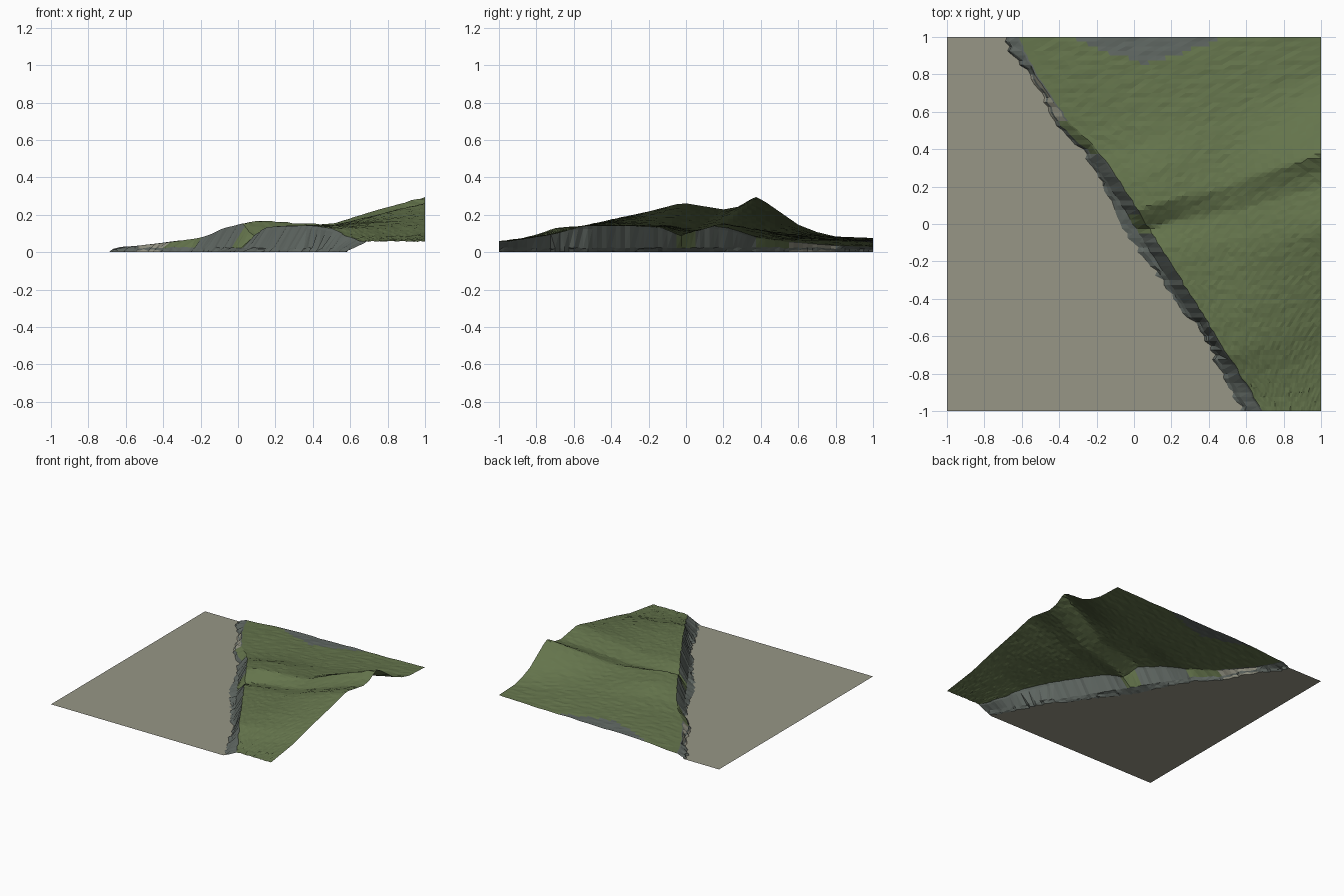
import bpy
import bmesh
import random
from math import sin

random.seed(4)
cube = bpy.data.objects.get("Cube")
if cube:
    bpy.data.objects.remove(cube)


def make_material(name, colour):
    mat = bpy.data.materials.new(name)
    mat.use_nodes = True
    mat.diffuse_color = (*colour, 1)
    bsdf = mat.node_tree.nodes["Principled BSDF"]
    bsdf.inputs["Base Color"].default_value = (*colour, 1)
    return mat


def lerp_table(table, t):
    """Piecewise linear lookup, held constant past both ends."""
    if t <= table[0][0]:
        return table[0][1]
    for (a, va), (b, vb) in zip(table, table[1:]):
        if t <= b:
            return va + (vb - va) * (t - a) / (b - a)
    return table[-1][1]


def jitter(amount):
    return random.uniform(-amount, amount)


# Coast lines: x of the rubble edge and of the cliff top for each y
rubble_edge = [(-1, .58), (-.6, .37), (-.2, .07), (0, -.08), (.06, -.11),
               (.2, -.16), (.38, -.26), (.55, -.43), (.75, -.53), (.95, -.68), (1, -.69)]
cliff_top = [(-1, .69), (.25, -.09), (.4, -.2), (.55, -.35), (.8, -.52), (1, -.62)]

# Land sections (y, height) at several x; ridges run slantwise between them
sections = [
    (-.65, [(0, .03), (1, .03)]),
    (-.3, [(.2, .1), (.35, .075), (.5, .065), (.8, .06), (1, .05)]),
    (.1, [(-.4, .135), (-.15, .13), (-.02, .085), (.1, .165), (.28, .15),
          (.45, .1), (.6, .08), (1, .06)]),
    (.5, [(-1, .045), (-.85, .08), (-.7, .125), (-.5, .14), (-.1, .145), (.06, .12),
          (.2, .155), (.38, .12), (.6, .09), (1, .06)]),
    (1, [(-1, .06), (-.7, .1), (-.5, .15), (-.2, .215), (-.05, .255), (0, .26),
         (.1, .245), (.2, .23), (.28, .245), (.37, .3), (.42, .275), (.5, .22),
         (.6, .15), (.7, .11), (.8, .085), (1, .075)]),
]
SKEW = .3


def land_height(x, y):
    for (xa, ta), (xb, tb) in zip(sections, sections[1:]):
        if x <= xb:
            f = max(0, (x - xa) / (xb - xa))
            za = lerp_table(ta, y - SKEW * (x - xa))
            zb = lerp_table(tb, y - SKEW * (x - xb))
            return za + (zb - za) * f
    return lerp_table(sections[-1][1], y)


SAND, ROCK, GRASS = range(3)
ROWS, COLS = 80, 32

# One row of points per y: beach, rubble, cliff face, then land
bm = bmesh.new()
grid = []
for r in range(ROWS + 1):
    y = 2 * r / ROWS - 1
    top = lerp_table(cliff_top, y) + jitter(.006)
    base = lerp_table(rubble_edge, y) + jitter(.018)
    foot = max(base + .02, top - .07)
    z_top = land_height(top, y)
    row = [(-1, 0), (base, 0),
           ((base + foot) / 2, .012 + jitter(.006)),
           (foot, min(.024, z_top / 2) + jitter(.004)),
           (top - .01, z_top * .9)]
    for c in range(COLS + 1):
        x = top + (1 - top) * c / COLS
        z = land_height(x, y) + .003 * sin(9 * x + 4 * y)
        if 0 < c < COLS:
            z += jitter(.0025)
        row.append((x, z))
    grid.append([bm.verts.new((x, y, max(z, 0))) for x, z in row])


def surface_kind(col, x, y):
    if col == 0:
        return SAND
    sandy_ramp = .56 < y < .8
    if col < 3:
        return SAND if sandy_ramp and col == 1 else ROCK
    if col < 5:
        # grassy gully mouth and low grassy bank break the cliff
        if -.06 < y < .04 or .38 < y < .56:
            return GRASS
        return SAND if sandy_ramp and col == 3 else ROCK
    # bare rock patch on the far edge
    return ROCK if y > .85 + .35 * abs(x - .06) else GRASS


for low, high in zip(grid, grid[1:]):
    for c in range(len(low) - 1):
        quad = (low[c], low[c + 1], high[c + 1], high[c])
        face = bm.faces.new(quad)
        centre = face.calc_center_median()
        face.material_index = surface_kind(c, centre.x, centre.y)

bmesh.ops.triangulate(bm, faces=[f for f in bm.faces if f.material_index != SAND])
mesh = bpy.data.meshes.new("coastal_terrain")
bm.to_mesh(mesh)
bm.free()

mesh.materials.append(make_material("beach_sand", (.31, .305, .24)))
mesh.materials.append(make_material("cliff_rock", (.115, .135, .122)))
mesh.materials.append(make_material("hill_grass", (.128, .175, .072)))
terrain = bpy.data.objects.new("coastal_terrain", mesh)
bpy.context.collection.objects.link(terrain)
